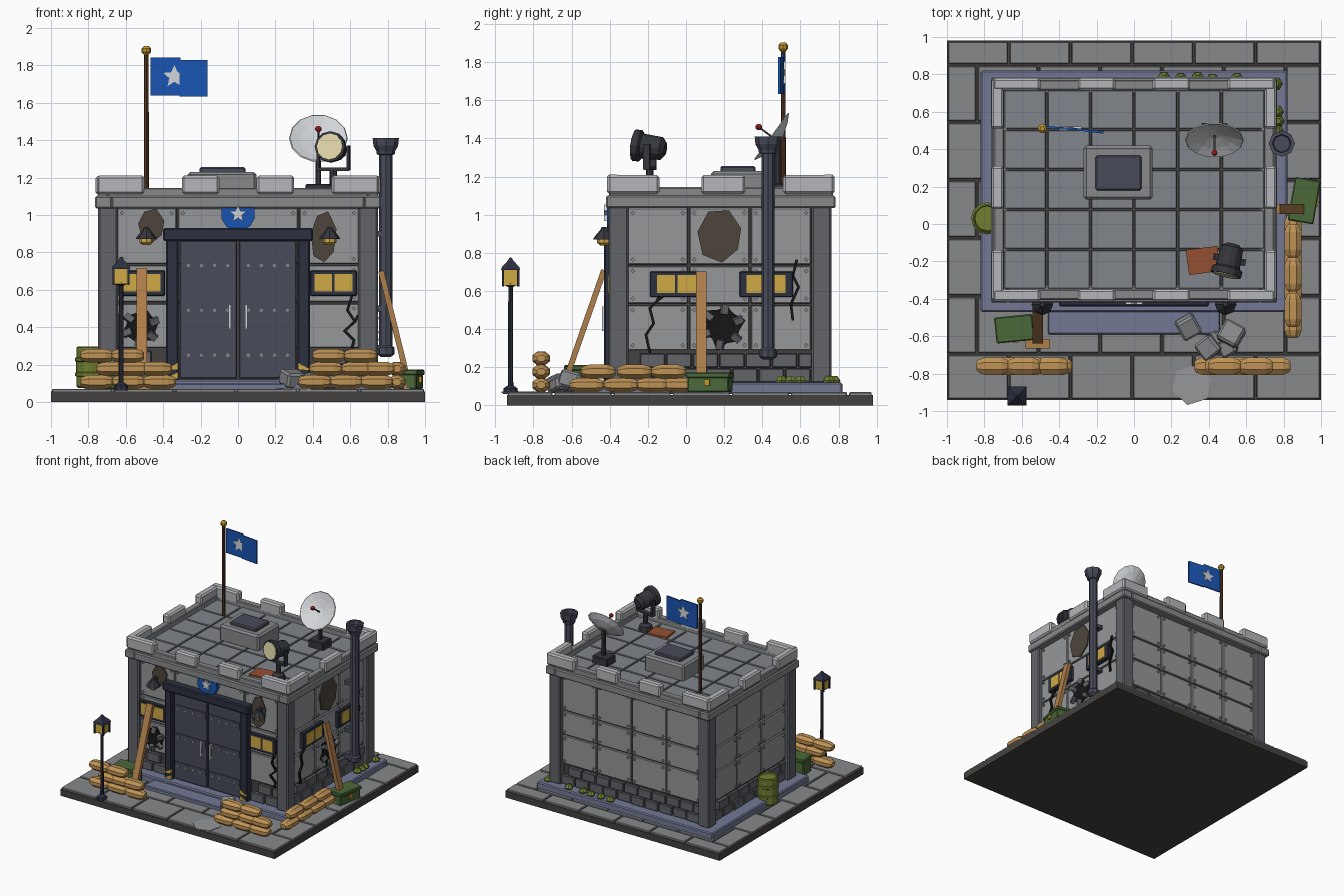
import bpy, bmesh, random
from math import pi, cos, sin, atan2, radians
from mathutils import Matrix, Vector, Euler

if "Cube" in bpy.data.objects:
    bpy.data.objects.remove(bpy.data.objects["Cube"])

random.seed(4)
COL = dict(light=(.46, .47, .49), wall=(.30, .31, .32), stone=(.24, .25, .26), pillar=(.12, .125, .14),
           dark=(.035, .037, .045), door=(.065, .072, .10), frame=(.025, .03, .05), plinth=(.17, .19, .30),
           joint=(.06, .055, .05), brown=(.075, .06, .045), black=(.008, .008, .008), yellow=(.62, .40, .06),
           sand=(.52, .29, .09), wood=(.42, .21, .07), pole=(.10, .04, .02), green=(.07, .14, .04),
           olive=(.16, .21, .03), blue=(.01, .09, .45), white=(.65, .67, .70), red=(.5, .02, .02),
           rust=(.30, .08, .03), gold=(.55, .32, .03), lens=(.75, .68, .40), roof=(.22, .24, .26))
I = Matrix.Identity(4)
parts = {}


def part(name, col, bevel=0):
    parts[name] = (bmesh.new(), col, bevel)
    return parts[name][0]


def box(bm, c, s, rot=(0, 0, 0), M=I):
    bmesh.ops.create_cube(bm, size=1, matrix=M @ Matrix.LocRotScale(Vector(c), Euler(rot), Vector(s)))


def span(bm, x0, x1, y0, y1, z0, z1, M=I):
    box(bm, ((x0 + x1) / 2, (y0 + y1) / 2, (z0 + z1) / 2), (x1 - x0, y1 - y0, z1 - z0), M=M)


def beam(bm, a, b, w, t):
    a, b = Vector(a), Vector(b)
    q = (b - a).to_track_quat('Z', 'Y')
    bmesh.ops.create_cube(bm, size=1, matrix=Matrix.LocRotScale((a + b) / 2, q, Vector((w, t, (b - a).length))))


def lathe(bm, c, prof, n=8, d=(0, 0, 1), scale=(1, 1, 1), turn=0):
    q = Vector(d).to_track_quat('Z', 'Y')
    M = Matrix.LocRotScale(Vector(c), q, Vector(scale))
    prof = [(0, prof[0][1])] + list(prof) + [(0, prof[-1][1])]
    rings = [[bm.verts.new(M @ Vector((r * cos(turn + 2 * pi * k / n), r * sin(turn + 2 * pi * k / n), z)))
              for k in range(n)] for r, z in prof]
    for a, b in zip(rings, rings[1:]):
        for k in range(n):
            bm.faces.new((a[k], a[(k + 1) % n], b[(k + 1) % n], b[k]))
    bmesh.ops.remove_doubles(bm, verts=[v for r in rings for v in r], dist=1e-5)


def poly(bm, pts, w0, w1, M):
    lo, hi = ([bm.verts.new(M @ Vector((u, v, w))) for u, v in pts] for w in (w0, w1))
    bm.faces.new(lo[::-1])
    bm.faces.new(hi)
    for k in range(len(pts)):
        j = (k + 1) % len(pts)
        bm.faces.new((lo[k], lo[j], hi[j], hi[k]))


def blob(u, v, ru, rv, n, jag=0.0, spike=1.0):
    return [(u + ru * f * cos(t), v + rv * f * sin(t)) for k in range(n)
            for t, f in [(2 * pi * k / n + .3, (1 - jag * random.random()) * (spike if k % 2 else 1))]]


def star(u, v, r):
    return [(u + q * sin(k * pi / 5), v + q * cos(k * pi / 5)) for k in range(10) for q in [r if k % 2 == 0 else r * .45]]


def wall_frame(u, w, o):
    return Matrix(((u[0], 0, w[0], o[0]), (u[1], 0, w[1], o[1]), (0, 1, 0, 0), (0, 0, 0, 1)))


# Local wall axes: u along the wall, v up, w outward
F = wall_frame((1, 0), (0, -1), (0, -.365))
R = wall_frame((0, 1), (1, 0), (.70, 0))
B = wall_frame((-1, 0), (0, 1), (0, .715))
L = wall_frame((0, -1), (-1, 0), (-.70, 0))

# Base slab and staggered paving
span(part('base_slab', 'joint'), -1, 1, -.94, .98, 0, .055)
p = part('paving', 'stone', .004)
ys = [-.94, -.695, -.385, -.075, .235, .545, .85, .98]
for i, (a, b) in enumerate(zip(ys, ys[1:])):
    xs = [-1] + [x for x in [-1 + .33 * k + (.16 if i % 2 else 0) for k in range(8)] if -1 < x < .97] + [1]
    for c, d in zip(xs, xs[1:]):
        span(p, c + .006, d - .006, a + .006, b - .006, .045, .07)
span(part('plinth', 'plinth', .008), -.82, .82, -.47, .82, .06, .12)
span(part('front_step', 'plinth', .006), -.46, .46, -.59, -.46, .06, .10)
poly(part('scorch_mark', 'wall'), blob(.31, -.86, .11, .11, 6), .065, .074, I)

# Wall core, armour panels, rivets, footing bricks
span(part('wall_core', 'joint'), -.695, .695, -.36, .71, .07, 1.09)
panel, rivet, brick = part('wall_panels', 'wall', .004), part('panel_rivets', 'stone'), part('footing_bricks', 'pillar', .005)
rows = [.285, .53, .735, 1.04]
for M, u0, u1, n in ((F, -.65, .65, 4), (R, -.31, .66, 3), (B, -.65, .65, 4), (L, -.66, .31, 3)):
    w = (u1 - u0) / n
    for i in range(n):
        a, b = u0 + i * w + .005, u0 + (i + 1) * w - .005
        for c, d in zip(rows, rows[1:]):
            span(panel, a, b, c + .005, d - .005, -.01, .012, M)
            for u in (a + .025, b - .025):
                for v in (c + .03, d - .03):
                    box(rivet, (u, v, .014), (.018, .018, .014), (0, 0, pi / 4), M)
    for r in range(2):
        k = int((u1 - u0) / .13)
        for i in range(k):
            a = u0 + (u1 - u0) * (i + .5 * r) / k
            e = min(a + (u1 - u0) / k - .008, u1)
            if M is F and min(abs(a), abs(e)) < .36:
                continue
            span(brick, a, e, .12 + r * .08, .193 + r * .08, -.01, .015 + .01 * random.random(), M)
p = part('corner_pillars', 'pillar', .01)
for x in (-.695, .695):
    for y in (-.355, .71):
        box(p, (x, y, .58), (.105, .105, .93))

# Cornice, parapet, battlements and tiled roof
cor, par, mer = part('cornice', 'stone', .008), part('parapet', 'stone', .006), part('battlements', 'light', .012)
for q, o, i, z0, z1 in ((cor, 0, .09, 1.035, 1.10), (par, .015, .07, 1.09, 1.145)):
    for s in (-1, 1):
        a, b = sorted((s * (.765 - o), s * (.765 - i)))
        span(q, a, b, -.42 + o, .785 - o, z0, z1)
        yo, yi = (.785 - o, .785 - i) if s > 0 else (-.42 + o, -.42 + i)
        span(q, -.765 + i, .765 - i, min(yo, yi), max(yo, yi), z0, z1)
for y in (-.382, .747):
    for a, b in ((-.755, -.5), (-.30, -.10), (.10, .30), (.5, .755)):
        span(mer, a, b, y - .033, y + .033, 1.11, 1.21)
for x in (-.73, .73):
    for a, b in ((-.41, -.14), (.08, .31), (.51, .778)):
        span(mer, x - .033, x + .033, a, b, 1.11, 1.208)
p = part('roof_tiles', 'roof', .003)
for i in range(6):
    for j in range(5):
        box(p, (-.583 + i * .2333, -.243 + j * .214, 1.09), (.222, .203, .025))
span(part('hatch_base', 'stone', .015), -.27, .10, .13, .42, 1.09, 1.23)
span(part('hatch_lid', 'door', .008), -.205, .04, .18, .365, 1.22, 1.255)

# Double door with bands, rivets, handles and hazard corners
fr, dr, bd = part('door_frame', 'frame', .008), part('door_leaves', 'door', .006), part('door_bands', 'door')
rv, hd, hz = part('door_rivets', 'stone'), part('door_handles', 'white'), part('hazard_stripes', 'yellow')
span(fr, -.40, .40, .86, .93, 0, .075, F)
for s in (-1, 1):
    box(fr, (s * .352, .49, .03), (.066, .76, .07), M=F)
    box(dr, (s * .159, .495, .02), (.308, .74, .045), M=F)
    for v in (.25, .49, .73):
        box(bd, (s * .159, v, .044), (.29, .055, .012), M=F)
        for u in (.055, .125, .195, .265):
            box(rv, (s * u, v, .052), (.016, .016, .012), (0, 0, pi / 4), F)
    box(hd, (s * .045, .455, .068), (.014, .13, .014), M=F)
    for v in (.40, .51):
        box(hd, (s * .045, v, .055), (.012, .012, .03), M=F)
    for v in (.125, .175):
        pts = [(s * .32, v + .035), (s * .32, v), (s * .384, v - .005), (s * .384, v + .0)]
        poly(hz, pts if s < 0 else pts[::-1], .05, .069, F)
poly(part('badge', 'blue'), blob(0, 1.005, .092, .092, 12), 0, .05, F)
poly(part('badge_star', 'white'), star(0, 1.005, .048), .04, .066, F)

# Wall lamps beside the door
sh, bu = part('wall_lamp_shades', 'dark'), part('wall_lamp_bulbs', 'yellow')
for x in (-.49, .49):
    lathe(sh, (x, -.43, .87), [(.058, 0), (.05, .015), (.02, .05), (.012, .065)])
    box(sh, (x, -.39, .92), (.025, .07, .025))
    lathe(bu, (x, -.43, .838), [(.018, 0), (.036, .015), (.036, .034)])

# Windows
wf, wp = part('window_frames', 'frame', .005), part('window_panes', 'yellow')
for M, u, w in ((F, -.515, .25), (F, .51, .25), (R, -.05, .28), (R, .42, .28)):
    box(wf, (u, .635, .02), (w, .135, .045), M=M)
    for s in (-1, 1):
        box(wp, (u + s * .054, .637, .04), (.095, .095, .014), M=M)

# Battle damage: scorched dents, breaches with debris, cracks
p = part('scorched_dents', 'brown')
for M, u, v, a, b in ((F, -.465, .94, .08, .10), (F, .455, .88, .075, .155), (R, .18, .89, .13, .15)):
    poly(p, blob(u, v, a, b, 7, .15), 0, .022, M)
p, q = part('wall_breaches', 'black'), part('breach_debris', 'pillar')
for M, u, v, r in ((F, -.52, .40, .11), (R, .19, .41, .13)):
    poly(p, blob(u, v, r, r, 12, .2, .75), 0, .022, M)
    for k in range(6):
        t = k * pi / 3 + .4
        box(q, (u + r * .7 * cos(t), v + r * .7 * sin(t), .028), (.05, .035, .03), (.3, .2, t), M)
p = part('wall_cracks', 'black')
for M, pts in ((F, [(.61, .57), (.585, .49), (.625, .43), (.57, .38), (.62, .33), (.61, .29)]),
               (F, [(.625, .43), (.64, .46)]), (R, [(.58, .76), (.56, .68), (.59, .62), (.55, .53), (.56, .45)]),
               (R, [(-.12, .65), (-.15, .55), (-.19, .51), (-.17, .43), (-.21, .37), (-.19, .28)]),
               (R, [(-.15, .55), (-.08, .60)])):
    for (a, b), (c, d) in zip(pts, pts[1:]):
        box(p, ((a + c) / 2, (b + d) / 2, .012), (Vector((c - a, d - b)).length + .01, .014, .03), (0, 0, atan2(d - b, c - a)), M)

# Flag on pole
lathe(part('flagpole', 'pole'), (-.49, .51, 1.09), [(.014, 0), (.012, .78)])
lathe(part('flagpole_knob', 'gold'), (-.49, .51, 1.88), [(.012, -.024), (.025, -.01), (.025, .01), (.012, .024)])
p = part('flag', 'blue')
box(p, (-.388, .512, 1.74), (.16, .012, .205), (0, 0, -.06))
box(p, (-.238, .498, 1.73), (.15, .012, .195), (0, 0, -.12))
poly(part('flag_star', 'white'), star(-.34, 1.74, .063), -.886, -.866, F)

# Satellite dish, tilted up
c, d = Vector((.43, .47, 1.395)), Vector((0, -cos(.63), sin(.63)))
lathe(part('dish', 'white'), c, [(.04, -.022), (.11, 0), (.157, .025), (.152, .03), (.10, .01), (.03, -.008)], 14, d)
beam(part('dish_arm', 'dark'), c, c + d * .11, .01, .01)
lathe(part('dish_receiver', 'red'), c + d * .11, [(.008, -.016), (.017, -.006), (.017, .006), (.008, .016)])
p = part('dish_stand', 'dark', .006)
box(p, (.43, .48, 1.13), (.14, .12, .07))
beam(p, (.43, .48, 1.15), (.43, .48, 1.38), .03, .03)

# Searchlight
c, d = (.51, -.19, 1.355), (-.22, -.95, .12)
lathe(part('searchlight_body', 'dark'), c, [(.035, -.085), (.06, -.065), (.066, .04), (.083, .05), (.083, .085)], 12, d)
lathe(part('searchlight_lens', 'lens'), c, [(.07, .07), (.07, .09)], 12, d)
p = part('searchlight_yoke', 'dark')
lathe(p, (.51, -.19, 1.09), [(.06, 0), (.05, .05), (.02, .07), (.02, .15)])
box(p, (.51, -.19, 1.245), (.17, .035, .018), (0, 0, -.2))
for s in (-1, 1):
    box(p, (.51 + s * .08, -.19 - s * .016, 1.305), (.014, .035, .13), (0, 0, -.2))
box(part('rusty_plate', 'rust'), (.37, -.195, 1.11), (.17, .135, .014), (0, 0, .13))

# Chimney pipe
p = part('chimney_pipe', 'door')
lathe(p, (.79, .43, .24), [(.025, 0), (.046, .015), (.046, .05), (.035, .06), (.035, 1.08), (.048, 1.085), (.05, 1.10),
                           (.066, 1.13), (.07, 1.17), (.05, 1.17), (.045, 1.14)])
beam(p, (.79, .43, .28), (.69, .43, .28), .05, .05)
for z in (.5, .9):
    box(p, (.745, .43, z), (.09, .05, .03))

# Sandbag walls
p = part('sandbags', 'sand')
bag = [(.24, -.5), (.38, -.43), (.5, -.26), (.5, .26), (.38, .43), (.24, .5)]
front = [(-.755, 0), (-.585, 0), (-.42, 0), (-.67, 1), (-.44, 1), (-.755, 2), (-.59, 2), (-.56, 1),
         (.41, 0), (.58, 0), (.74, 0), (.47, 1), (.64, 1), (.80, 1), (.485, 2), (.655, 2)]
for x, k in front:
    lathe(p, (min(x, .75), -.76, .107 + .07 * k), bag, 8, (1, 0, 0), (.10, .08, .175), pi / 8)
for y, k in ((-.52, 0), (-.34, 0), (-.17, 0), (-.04, 0), (-.46, 1), (-.27, 1), (-.09, 1)):
    lathe(p, (.85, y, .107 + .07 * k), bag, 8, (0, 1, 0), (.10, .08, .18), pi / 8)

# Bracing planks, crates, barrel, rubble, moss
p = part('bracing_planks', 'wood')
beam(p, (-.515, -.43, .71), (-.515, -.625, .15), .055, .03)
beam(p, (.765, .08, .70), (.905, .08, .13), .055, .03)
box(p, (-.515, -.64, .085), (.13, .05, .03))
box(p, (.91, .08, .085), (.05, .13, .03))
p, q, h = part('crates', 'green', .006), part('crate_lids', 'green', .006), part('crate_latches', 'gold')
for x, y, z, s, r in ((-.64, -.56, .13, (.19, .125, .12), .1), (.91, .125, .11, (.125, .22, .08), -.17)):
    box(p, (x, y, z), s, (0, 0, r))
    box(q, (x, y, z + s[2] / 2 + .008), (s[0] + .014, s[1] + .014, .03), (0, 0, r))
box(h, (.975, .11, .12), (.02, .03, .03), (0, 0, -.17))
box(h, (-.634, -.625, .16), (.03, .02, .03), (0, 0, .1))
lathe(part('barrel', 'olive'), (-.785, .03, .075), [(.07, 0), (.078, .01), (.078, .06), (.086, .065), (.086, .08), (.08, .085),
      (.08, .14), (.086, .145), (.086, .16), (.078, .165), (.078, .215), (.07, .222), (.066, .21)], 12)
p = part('rubble', 'stone', .012)
for x, y, z, s in ((.29, -.55, .125, .11), (.40, -.66, .115, .11), (.52, -.59, .13, .12), (.50, -.66, .11, .09), (.43, -.62, .1, .08)):
    box(p, (x, y, z), (s, s, s * .75), (random.uniform(-.3, .3), random.uniform(-.3, .3), random.uniform(.3, 1.2)))
p = part('moss', 'olive')
for x, y in ((.765, .50), (.77, .55), (.765, .60), (.76, .75), (.55, .775), (.42, .77), (.34, .78), (.25, .775), (.16, .78)):
    lathe(p, (x, y, .115), [(.03, 0), (.035, .015), (.015, .04)], 6)

# Street lantern
p = part('lantern_post', 'frame')
lathe(p, (-.625, -.92, .06), [(.04, 0), (.036, .03), (.014, .045), (.012, .56), (.03, .57), (.04, .58)])
lathe(p, (-.625, -.92, .71), [(.071, 0), (.065, .015), (.02, .05), (.008, .065)], 4, turn=pi / 4)
for x in (-.04, .04):
    for y in (-.04, .04):
        box(p, (-.625 + x, -.92 + y, .67), (.012, .012, .09))
box(part('lantern_glass', 'yellow'), (-.625, -.92, .672), (.074, .074, .085))

# Turn every part into an object
for name, (bm, col, bevel) in parts.items():
    bmesh.ops.recalc_face_normals(bm, faces=bm.faces)
    me = bpy.data.meshes.new(name)
    bm.to_mesh(me)
    bm.free()
    ob = bpy.data.objects.new(name, me)
    bpy.context.collection.objects.link(ob)
    mat = bpy.data.materials.get(col) or bpy.data.materials.new(col)
    mat.diffuse_color = (*COL[col], 1)
    mat.use_nodes = True
    mat.node_tree.nodes["Principled BSDF"].inputs["Base Color"].default_value = mat.diffuse_color
    me.materials.append(mat)
    if bevel:
        m = ob.modifiers.new('edge_bevel', 'BEVEL')
        m.width, m.segments = bevel, 1
